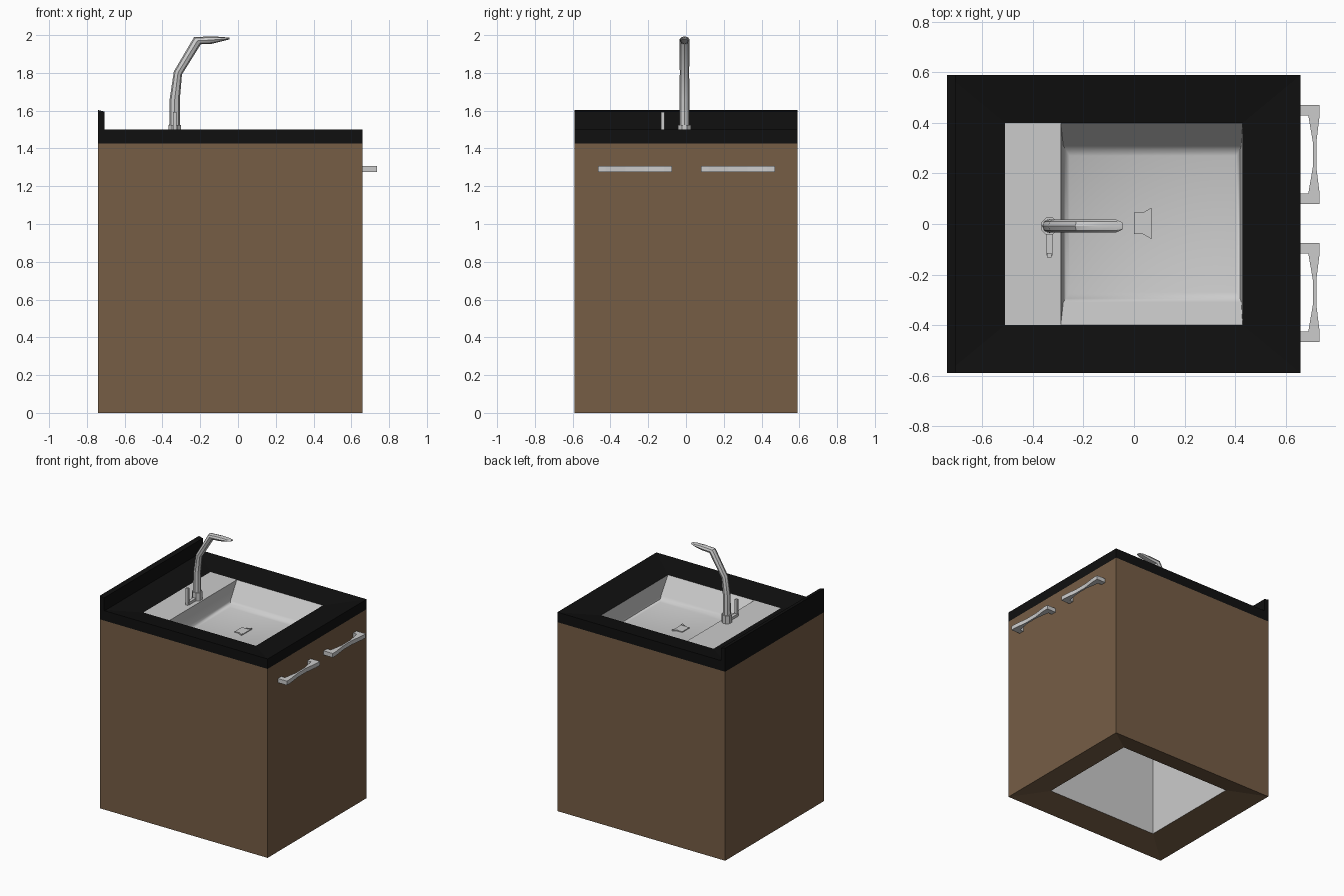
import bpy, bmesh, math
from mathutils import Vector

if "Cube" in bpy.data.objects:
    bpy.data.objects.remove(bpy.data.objects["Cube"])


def material(name, rgb):
    m = bpy.data.materials.new(name)
    m.diffuse_color = (*rgb, 1)
    m.use_nodes = True
    m.node_tree.nodes["Principled BSDF"].inputs["Base Color"].default_value = m.diffuse_color
    return m


wood = material("wood", (0.18, 0.11, 0.06))
black = material("black_stone", (0.005, 0.005, 0.005))


def finish(name, bm, mat=None, smooth=None, recalc=False):
    if recalc:
        bmesh.ops.recalc_face_normals(bm, faces=bm.faces)
    me = bpy.data.meshes.new(name)
    bm.to_mesh(me)
    bm.free()
    ob = bpy.data.objects.new(name, me)
    bpy.context.collection.objects.link(ob)
    if mat:
        me.materials.append(mat)
    if smooth:
        bpy.ops.object.select_all(action='DESELECT')
        ob.select_set(True)
        bpy.context.view_layer.objects.active = ob
        bpy.ops.object.shade_smooth_by_angle(angle=math.radians(smooth))
    return ob


def rect(x0, x1, y0, y1, z):
    return [(x0, y0, z), (x1, y0, z), (x1, y1, z), (x0, y1, z)]


def skin(bm, loops, cap_start=False, cap_end=False):
    rings = [[bm.verts.new(p) for p in loop] for loop in loops]
    for a, b in zip(rings, rings[1:]):
        n = len(a)
        for i in range(n):
            j = (i + 1) % n
            bm.faces.new((a[i], a[j], b[j], b[i]))
    if cap_start:
        bm.faces.new(rings[0][::-1])
    if cap_end:
        bm.faces.new(rings[-1])


def prism(name, profile, offset, mat=None):
    """Extrude a flat outline by an offset vector."""
    bm = bmesh.new()
    top = [Vector(p) + Vector(offset) for p in profile]
    skin(bm, [profile, top], True, True)
    return finish(name, bm, mat, recalc=True)


def box(name, x0, x1, y0, y1, z0, z1, mat=None):
    return prism(name, rect(x0, x1, y0, y1, z0), (0, 0, z1 - z0), mat)


OUT = (-0.74, 0.66, -0.59, 0.59)
HOLE = (-0.51, 0.43, -0.40, 0.40)
RIM = 1.465

# cabinet with a sloping open frame underneath
bm = bmesh.new()
skin(bm, [rect(*HOLE, 0.05), rect(*OUT, 0), rect(*OUT, 1.425)])
finish("cabinet", bm, wood)

# countertop, dipping slightly towards the sink
bm = bmesh.new()
skin(bm, [rect(*OUT, 1.425), rect(*OUT, 1.5), rect(*HOLE, RIM)])
finish("countertop", bm, black)

# backsplash
prism("backsplash", [(-0.74, -0.59, 1.49), (-0.706, -0.59, 1.49),
                     (-0.706, -0.59, 1.595), (-0.74, -0.59, 1.603)],
      (0, 1.18, 0), black)

# inner lining below the sink
bm = bmesh.new()
skin(bm, [rect(*HOLE, RIM), rect(*HOLE, 0.05)])
finish("inner_lining", bm)

# sink ledge and basin
bm = bmesh.new()
bm.faces.new([bm.verts.new(p) for p in rect(-0.51, -0.29, -0.4, 0.4, RIM)])
finish("sink_ledge", bm)
bm = bmesh.new()
skin(bm, [rect(-0.29, 0.43, -0.40, 0.40, RIM),
          rect(-0.28, 0.425, -0.31, 0.31, 1.345),
          rect(-0.27, 0.42, -0.295, 0.295, 1.325),
          rect(-0.255, 0.405, -0.27, 0.27, 1.315)], cap_end=True)
finish("sink_basin", bm, smooth=40)

# drain
prism("drain", [(0, -0.04, 1.313), (0.07, -0.04, 1.313), (0.07, 0.045, 1.313),
                (0, 0.045, 1.313)], (0, 0, 0.008))
for s, y in ((1, 0.045), (-1, -0.04)):
    prism("drain_flare", [(0.035, y, 1.313), (0.07, y, 1.313),
                          (0.07, y + s * 0.02, 1.313)], (0, 0, 0.012))

# faucet: octagonal rings along a path (x, z, half height, half width)
FY = -0.008
path = [(-0.335, 1.46, 0.030, 0.028), (-0.335, 1.66, 0.027, 0.026),
        (-0.318, 1.80, 0.023, 0.025), (-0.215, 1.97, 0.026, 0.026),
        (-0.140, 1.974, 0.020, 0.026), (-0.070, 1.980, 0.009, 0.025),
        (-0.045, 1.982, 0.004, 0.014)]
rings = []
for i, (x, z, h, w) in enumerate(path):
    a, b = path[max(i - 1, 0)], path[min(i + 1, len(path) - 1)]
    t = Vector((b[0] - a[0], 0, b[1] - a[1])).normalized()
    n = Vector((-t.z, 0, t.x))
    rings.append([Vector((x, FY, z)) + n * h * math.cos(k * math.pi / 4)
                  + Vector((0, w * math.sin(k * math.pi / 4), 0)) for k in range(8)])
bm = bmesh.new()
skin(bm, rings, True, True)
finish("faucet_spout", bm, smooth=30, recalc=True)

# faucet base collar
collar = [(-0.335 + 0.036 * math.cos(k * math.pi / 4 + math.pi / 8),
           FY + 0.036 * math.sin(k * math.pi / 4 + math.pi / 8), RIM) for k in range(8)]
prism("faucet_base", collar, (0, 0, 0.06))

# faucet lever
box("lever_arm", -0.347, -0.323, -0.125, -0.03, RIM, 1.485)
box("lever_handle", -0.344, -0.326, -0.132, -0.115, RIM, 1.592)

# door handles, waisted in the middle
for c in (-0.271, 0.275):
    half = [(0.66, 0.196), (0.735, 0.196), (0.735, 0.155), (0.722, 0.05)]
    inner = [(0.708, 0.05), (0.69, 0.155), (0.66, 0.155)]
    outline = (half + [(x, -y) for x, y in half[::-1]])
    front = [(0.735, 0.196), (0.735, 0.155), (0.722, 0.05)]
    outer = [(0.66, 0.196)] + front + [(x, -y) for x, y in front[::-1]] + [(0.66, -0.196)]
    back = [(x, -y) for x, y in inner[::-1]] + inner
    prism("door_handle", [(x, c + y, 1.275) for x, y in outer + back], (0, 0, 0.031))
